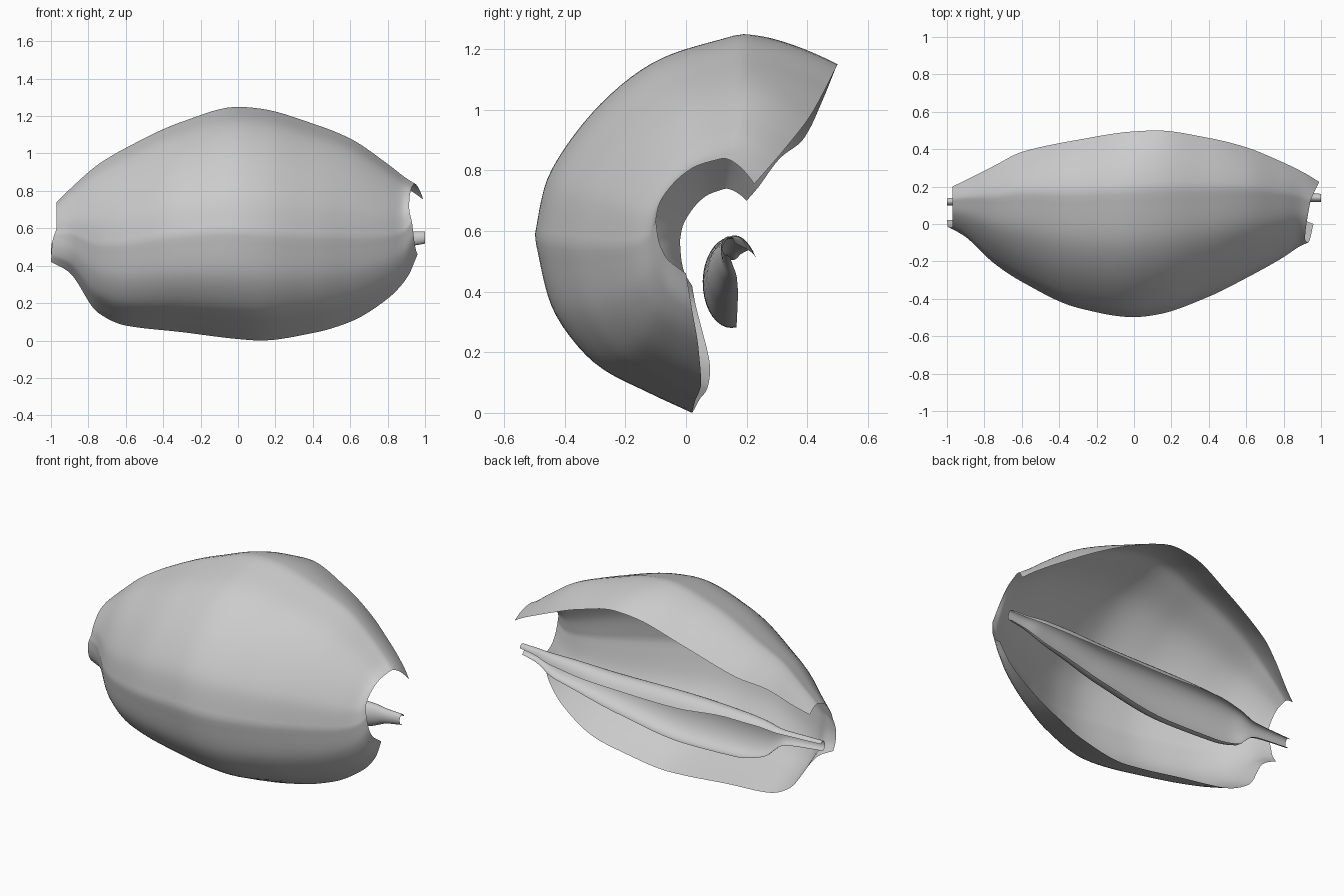
import bpy, bmesh, math


def spline(rows, t):
    """Monotone-style cubic through rows [(key, v1, v2, ...)] at key t."""
    i = 0
    while i < len(rows) - 2 and t > rows[i + 1][0]:
        i += 1
    h = rows[i + 1][0] - rows[i][0]
    u = (t - rows[i][0]) / h

    def slope(k, c):
        d = []
        for a in (k - 1, k):
            if 0 <= a < len(rows) - 1:
                d.append((rows[a + 1][c] - rows[a][c]) / (rows[a + 1][0] - rows[a][0]))
        if len(d) == 1:
            return d[0]
        return 2 * d[0] * d[1] / (d[0] + d[1]) if d[0] * d[1] > 0 else 0

    out = []
    for c in range(1, len(rows[0])):
        p, q = rows[i][c], rows[i + 1][c]
        m, n = slope(i, c) * h, slope(i + 1, c) * h
        out.append((2*u**3 - 3*u*u + 1) * p + (u**3 - 2*u*u + u) * m
                   + (3*u*u - 2*u**3) * q + (u**3 - u*u) * n)
    return out


def loft(name, point, nu, nv):
    """Open smooth sheet from point(u, v), u and v in 0..1."""
    bm = bmesh.new()
    g = [[bm.verts.new(point(i / nu, j / nv)) for j in range(nv + 1)] for i in range(nu + 1)]
    for i in range(nu):
        for j in range(nv):
            bm.faces.new((g[i][j], g[i][j + 1], g[i + 1][j + 1], g[i + 1][j])).smooth = True
    me = bpy.data.meshes.new(name)
    bm.to_mesh(me)
    bm.free()
    ob = bpy.data.objects.new(name, me)
    bpy.context.collection.objects.link(ob)
    return ob


# shell outline: x, front y, back lip y, bottom z, top z, bottom lip y, back lip z
SHELL = [
    (-0.98, -0.02, 0.20, 0.42, 0.74, 0.02, 0.70),
    (-0.90, -0.07, 0.235, 0.365, 0.81, 0.03, 0.74),
    (-0.75, -0.21, 0.31, 0.15, 0.94, 0.08, 0.84),
    (-0.60, -0.31, 0.385, 0.08, 1.03, 0.07, 0.90),
    (-0.30, -0.45, 0.45, 0.045, 1.17, 0.045, 1.03),
    (0.00, -0.50, 0.495, 0.008, 1.25, 0.025, 1.14),
    (0.12, -0.487, 0.50, 0.00, 1.24, 0.02, 1.15),
    (0.40, -0.39, 0.46, 0.04, 1.16, 0.03, 1.07),
    (0.60, -0.29, 0.41, 0.10, 1.08, 0.05, 0.98),
    (0.80, -0.18, 0.325, 0.225, 0.945, 0.04, 0.87),
    (0.90, -0.12, 0.265, 0.34, 0.87, 0.02, 0.80),
    (0.95, -0.10, 0.225, 0.46, 0.84, 0.00, 0.755),
]
# lower and upper arcs of the mid section as fractions: key, y, z
LOWER = [(0, 1, 0), (0.25, 0.71, 0.12), (0.5, 0.38, 0.28), (0.75, 0.1, 0.62), (1, 0, 1)]
UPPER = [(0, 0, 0), (0.25, 0.05, 0.25), (0.5, 0.28, 0.61), (0.75, 0.62, 0.88), (1, 1, 1)]
# end-rim shift along x, by position round the section
RIM_R = [(0, 0.01), (0.4, -0.02), (0.55, -0.035), (0.8, -0.01), (1, 0.04)]
RIM_L = [(0, -0.02), (0.3, -0.015), (0.5, 0.01), (1, 0.01)]


def shell_point(u, v):
    x = -0.98 + 1.93 * (0.5 - 0.5 * math.cos(math.pi * u))
    yf, yb, zb, zt, yl, zl = spline(SHELL, x)
    zf = zb + 0.46 * (zt - zb)
    yt = yf + 0.68 * (yb - yf)
    if v < 0.4:
        a, b = spline(LOWER, v / 0.4)
        y, z = yf + a * (yl - yf), zb + b * (zf - zb)
    elif v < 0.82:
        a, b = spline(UPPER, (v - 0.4) / 0.42)
        y, z = yf + a * (yt - yf), zf + b * (zt - zf)
    else:
        a = (v - 0.82) / 0.18
        y, z = yt + a * (yb - yt), zt - a ** 1.8 * (zt - zl)
    wr, wl = max(0, (x - 0.7) / 0.25), max(0, (-0.85 - x) / 0.13)
    return x + wr**2 * spline(RIM_R, v)[0] + wl**2 * spline(RIM_L, v)[0], y, z


loft("outer_shell", shell_point, 72, 64)

# folded inner channel: x, centre y, centre z, half depth, half height, open-edge angle
CORE = [
    (-1.0, 0.12, 0.49, 0.02, 0.03, 30), (-0.75, 0.13, 0.475, 0.035, 0.045, 40),
    (-0.62, 0.14, 0.44, 0.065, 0.11, 50), (-0.45, 0.15, 0.43, 0.085, 0.14, 50),
    (-0.1, 0.15, 0.43, 0.095, 0.15, 35), (0.35, 0.155, 0.46, 0.085, 0.115, 30),
    (0.65, 0.16, 0.50, 0.06, 0.085, 20), (0.78, 0.16, 0.515, 0.045, 0.07, 20),
    (0.9, 0.145, 0.54, 0.03, 0.042, 20), (1.0, 0.14, 0.55, 0.022, 0.032, 20),
]


def core_point(u, v):
    x = -1 + 2 * u
    cy, cz, ry, rz, edge = spline(CORE, x)
    a = math.radians(edge + v * (280 - edge))
    return x, cy + ry * math.cos(a), cz + rz * math.sin(a)


loft("inner_channel", core_point, 64, 24)
